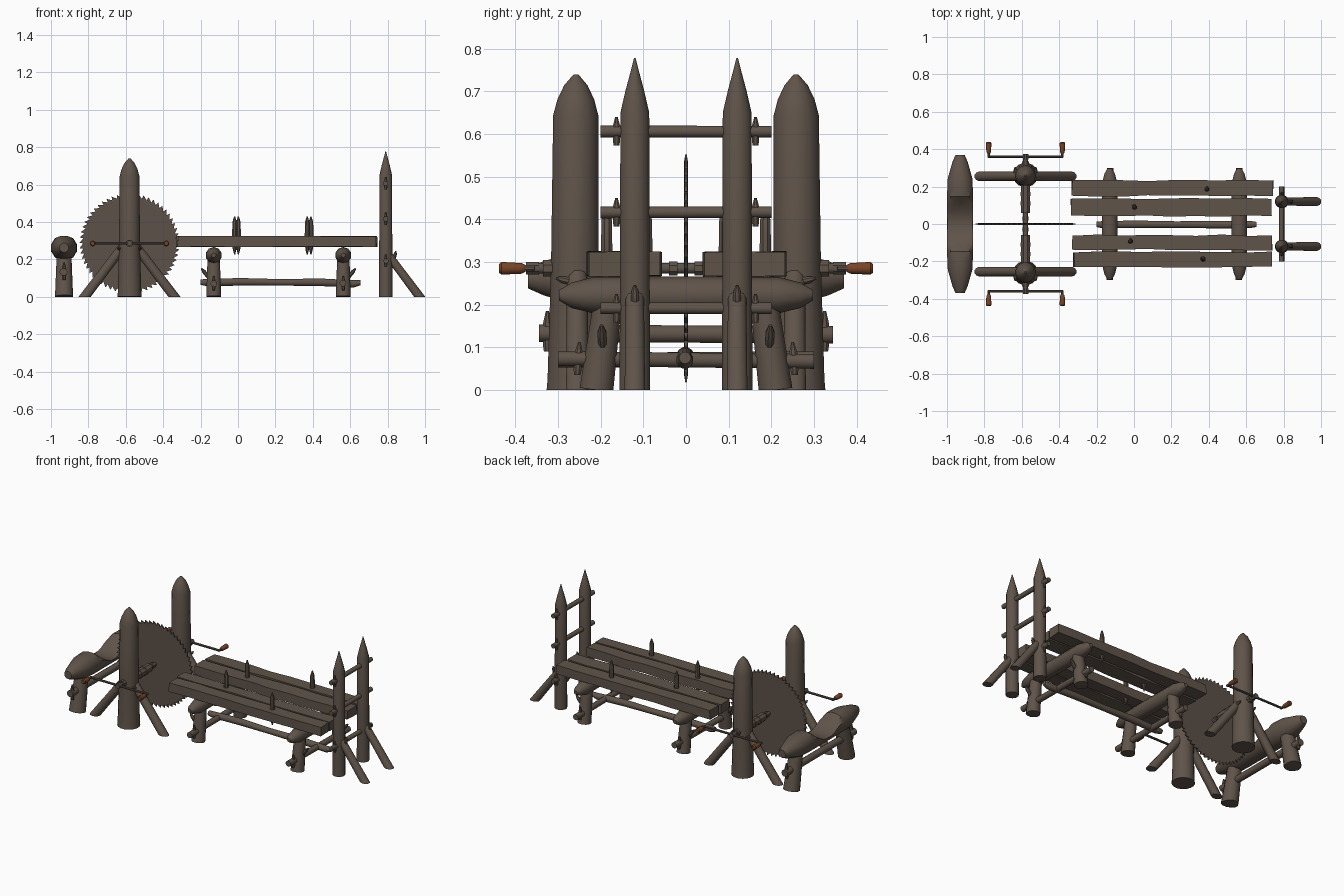
import bpy, bmesh, math, random
from mathutils import Vector

if "Cube" in bpy.data.objects:
    bpy.data.objects.remove(bpy.data.objects["Cube"])

random.seed(4)

def material(name, col):
    m = bpy.data.materials.new(name)
    m.diffuse_color = (*col, 1)
    m.use_nodes = True
    m.node_tree.nodes["Principled BSDF"].inputs["Base Color"].default_value = m.diffuse_color
    return m

WOOD = material("dark_wood", (0.115, 0.088, 0.068))
METAL = material("dark_iron", (0.105, 0.082, 0.066))
RUST = material("rusty_grip", (0.19, 0.058, 0.02))

def finish(name, bm, mat, smooth=True):
    # trim anything below the ground to a flat foot
    if min(v.co.z for v in bm.verts) < -1e-4:
        bmesh.ops.bisect_plane(bm, geom=bm.verts[:] + bm.edges[:] + bm.faces[:],
                               plane_co=(0, 0, 0), plane_no=(0, 0, 1), clear_inner=True)
        bmesh.ops.holes_fill(bm, edges=[e for e in bm.edges if e.is_boundary])
    bmesh.ops.recalc_face_normals(bm, faces=bm.faces)
    me = bpy.data.meshes.new(name)
    bm.to_mesh(me)
    bm.free()
    me.materials.append(mat)
    ob = bpy.data.objects.new(name, me)
    bpy.context.collection.objects.link(ob)
    if smooth:
        bpy.ops.object.select_all(action='DESELECT')
        ob.select_set(True)
        bpy.context.view_layer.objects.active = ob
        bpy.ops.object.shade_smooth_by_angle(angle=math.radians(38))
    return ob

def turned(name, p0, p1, profile, sides=12, mat=WOOD, wobble=0.0, shape=None):
    """Round part along p0-p1; profile is a list of (fraction, radius)."""
    p0, p1 = Vector(p0), Vector(p1)
    q = (p1 - p0).to_track_quat('Z', 'Y')
    bm = bmesh.new()
    rings = []
    for t, r in profile:
        c = p0.lerp(p1, t) + q @ Vector((random.uniform(-1, 1), random.uniform(-1, 1), 0)) * wobble
        rings.append([bm.verts.new(c + q @ Vector((r * math.cos(a), r * math.sin(a), 0)))
                      for a in (2 * math.pi * (i + 0.5) / sides for i in range(sides))])
    for a, b in zip(rings, rings[1:]):
        for i in range(sides):
            j = (i + 1) % sides
            bm.faces.new((a[i], a[j], b[j], b[i]))
    bm.faces.new(rings[0])
    bm.faces.new(rings[-1])
    if shape:
        for v in bm.verts:
            shape(v.co)
    return finish(name, bm, mat)

def rod(name, p0, p1, r, r2=None, **kw):
    return turned(name, p0, p1, [(0, r), (1, r2 or r)], **kw)

def peg(name, p0, p1, r):
    return turned(name, p0, p1, [(0, r * .8), (.15, r), (.7, r), (1, r * .35)], sides=8)

def plank(name, x0, x1, y0, y1, z0, z1, n=8):
    bm = bmesh.new()
    rings = []
    for i in range(n + 1):
        x = x0 + (x1 - x0) * i / n
        a, b = y0 + random.uniform(-.004, .004), y1 + random.uniform(-.004, .004)
        rings.append([bm.verts.new((x + random.uniform(-.004, .004), y, z + random.uniform(-.0015, .0015)))
                      for y, z in ((a, z0), (b, z0), (b, z1), (a, z1))])
    for r, s in zip(rings, rings[1:]):
        for k in range(4):
            m = (k + 1) % 4
            bm.faces.new((r[k], r[m], s[m], s[k]))
    bm.faces.new(rings[0])
    bm.faces.new(rings[-1])
    return finish(name, bm, WOOD)

# circular saw blade with raked teeth thinning to the tips
SX, SZ, TEETH = -0.58, 0.285, 58
bm = bmesh.new()
sides = []
for y in (-1, 1):
    ring = []
    for i in range(TEETH):
        for f, r, th in ((0, .248, .005), (.12, .268, .0015)):
            a = -2 * math.pi * (i + f) / TEETH
            ring.append(bm.verts.new((SX + r * math.cos(a), y * th, SZ + r * math.sin(a))))
    sides.append(ring)
for ring in sides:
    bm.faces.new(ring)
for i in range(2 * TEETH):
    j = (i + 1) % (2 * TEETH)
    bm.faces.new((sides[0][i], sides[0][j], sides[1][j], sides[1][i]))
finish("saw_blade", bm, METAL, smooth=False)

# saddle-topped log at the left end
def saddle(co):
    if co.z > 0.25:
        co.z = min(co.z, 0.24 + 0.085 * min(1, abs(co.y) / 0.15) ** 2)
log_profile = [(0, .025), (.05, .042), (.17, .068)] + \
    [(.26 + .04 * i, .071) for i in range(13)] + [(.83, .068), (.95, .042), (1, .025)]
turned("saddle_log", (-.93, -.37, .262), (-.93, .37, .262), log_profile, shape=saddle)
rod("saddle_stretcher", (-.93, -.345, .13), (-.93, .345, .13), .021, wobble=.004)
# axle through the blade
rod("saw_axle", (SX, -.37, SZ), (SX, .37, SZ), .013, mat=METAL)

for s in (-1, 1):
    # saddle legs
    rod("saddle_leg", (-.93, s * .275, 0), (-.93, s * .225, .24), .05, .04)
    peg("saddle_leg_peg", (-.93, s * .325, .09), (-.93, s * .325, .185), .011)

    # saw posts with rounded points
    turned("saw_post", (SX, s * .262, 0), (SX, s * .258, .74),
           [(0, .066), (.03, .064), (.4, .057), (.87, .054), (.92, .044), (.965, .028), (.99, .012), (1, .005)], sides=16)
    for d in (-1, 1):
        rod("saw_post_brace", (SX + d * .03, s * .255, .275), (SX + d * .255, s * .255, -.02), .025, .027)
        peg("saw_brace_peg", (SX + d * .055, s * .25, .25), (SX + d * .055, s * .305, .262), .009)
    # axle bearings
    rod("bearing_block", (SX, s * .06, SZ), (SX, s * .22, SZ), .027, sides=8)
    for y in (.02, .1, .15):
        rod("axle_collar", (SX, s * y, SZ), (SX, s * (y + .02), SZ), .03 if y > .05 else .018, sides=8)
    rod("outer_collar", (SX, s * .3, SZ), (SX, s * .335, SZ), .021, sides=8)
    # double crank with rusty grips
    rod("crank_bar", (SX - .2, s * .36, SZ), (SX + .2, s * .36, SZ), .007, sides=8, mat=METAL)
    rod("crank_hub", (SX, s * .345, SZ), (SX, s * .375, SZ), .016, sides=8, mat=METAL)
    for d in (-.197, .197):
        rod("crank_pin", (SX + d, s * .355, SZ), (SX + d, s * .4, SZ), .008, sides=8, mat=METAL)
        turned("crank_grip", (SX + d, s * .378, SZ), (SX + d, s * .438, SZ),
               [(0, .009), (.12, .013), (.5, .014), (.9, .0155), (1, .011)], mat=RUST)

    # ladder posts at the right end
    turned("ladder_post", (.79, s * .12, 0), (.79, s * .12, .778),
           [(0, .037), (.4, .036), (.835, .035), (.9, .023), (.97, .008), (1, .002)])
    rod("ladder_brace", (.795, s * .12, .235), (.986, s * .12, -.02), .022, .025)
    peg("ladder_brace_peg", (.83, s * .12, .19), (.845, s * .12, .245), .01)
    for z in (.19, .415, .605):
        peg("rung_peg", (.79, s * .163, z - .032), (.79, s * .163, z + .035), .009)

# ladder rungs
for z in (.19, .415, .605):
    rod("ladder_rung", (.79, -.2, z), (.79, .2, z), .014, wobble=.002)

# trestles under the bench
for x, d in ((-.13, -1), (.563, 1)):
    turned("trestle_log", (x, -.298, .222), (x, .298, .222),
           [(0, .012), (.05, .03), (.14, .043), (.5, .044), (.86, .043), (.95, .03), (1, .012)], sides=10)
    rod("trestle_stretcher", (x, -.3, .07), (x, .3, .07), .018, wobble=.004)
    for s in (-1, 1):
        rod("trestle_leg", (x, s * .21, 0), (x, s * .183, .21), .041, .034)
        peg("stretcher_peg", (x, s * .255, .035), (x, s * .25, .112), .01)
        peg("leg_spike", (x + d * .02, s * .195, .095), (x + d * .066, s * .198, .152), .011)

# long stretcher
turned("long_stretcher", (-.2, 0, .078), (.655, 0, .072),
       [(0, .015), (.04, .02), (.25, .021), (.5, .018), (.75, .021), (.96, .02), (1, .014)], wobble=.004)

# bench planks, leaving a slot for the blade
for x0, x1, y0, y1 in ((-.333, .745, .15, .232), (-.338, .735, .043, .135),
                       (-.328, .738, -.137, -.06), (-.322, .738, -.23, -.15)):
    plank("bench_plank", x0, x1, y0, y1, .267, .324)

# bench stops through the planks
for x, y in ((.002, .09), (-.018, -.092), (.39, .186), (.37, -.186)):
    turned("bench_stop", (x, y, .225), (x, y, .43),
           [(0, .003), (.15, .011), (.5, .0145), (.85, .013), (1, .003)], sides=8)
